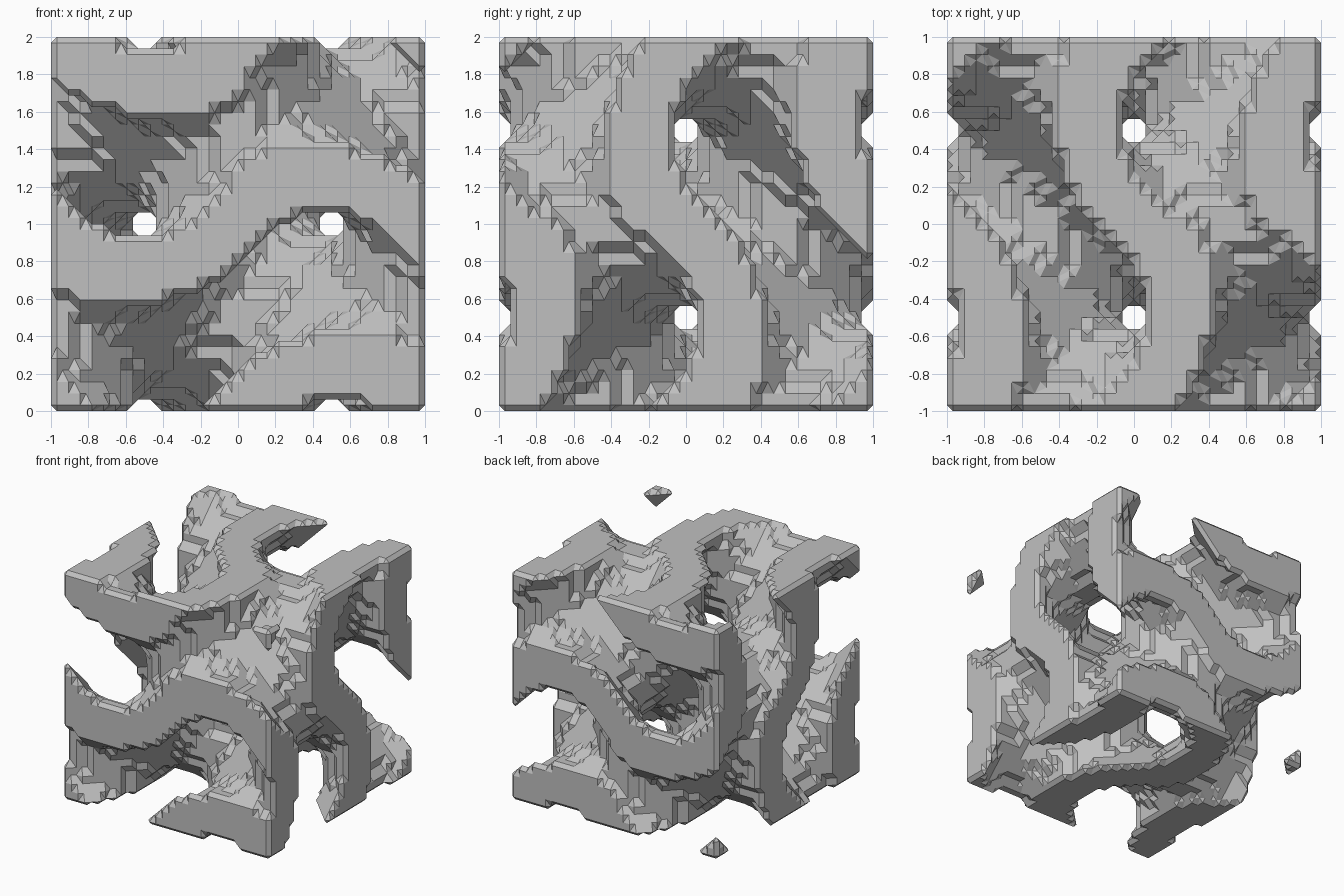
import bpy
import bmesh
from math import sin, cos, pi, radians
from itertools import product

cube = bpy.data.objects.get("Cube")
if cube:
    bpy.data.objects.remove(cube, do_unlink=True)

CELLS = 32           # samples along each side of the block
STEP = 2 / CELLS
THICKNESS = 0.734    # half width of the wall, in field units


def wave(i):
    """Sine and cosine of one full period at sample i."""
    angle = pi * (-1 + (i + 0.5) * STEP)
    return sin(angle), cos(angle)


WAVES = [wave(i) for i in range(CELLS)]


def is_solid(i, j, k):
    (sx, cx), (sy, cy), (sz, cz) = WAVES[i], WAVES[j], WAVES[k]
    return abs(sx * cz + sz * cy - sy * cx) <= THICKNESS


# Stepped samples of a wavy minimal-surface wall
solid = {p for p in product(range(CELLS), repeat=3) if is_solid(*p)}


def cell_sides():
    """Corner rings of a cell's six sides, counter-clockwise from outside."""
    rings = []
    for axis, side in product(range(3), range(2)):
        ring = []
        for u, v in ((0, 0), (1, 0), (1, 1), (0, 1)):
            corner = [side] * 3
            corner[(axis + 1) % 3] = u
            corner[(axis + 2) % 3] = v
            ring.append(tuple(corner))
        rings.append(ring if side else ring[::-1])
    return rings


SIDES = cell_sides()
CORNERS = list(product(range(2), repeat=3))


def cell_loops(filled):
    """Closed loops of edge midpoints that part solid corners from empty."""
    follow = {}
    for ring in SIDES:
        for n in range(4):
            a, b = ring[n], ring[(n + 1) % 4]
            if filled[a] or not filled[b]:
                continue
            m = n + 1
            while filled[ring[(m + 1) % 4]]:
                m += 1
            c, d = ring[m % 4], ring[(m + 1) % 4]
            enter = tuple(p + q for p, q in zip(a, b))
            follow[enter] = tuple(p + q for p, q in zip(c, d))
    loops = []
    while follow:
        start, point = follow.popitem()
        loop = [start]
        while point != start:
            loop.append(point)
            point = follow.pop(point)
        loops.append(loop)
    return loops


# Chamfered skin around the solid samples
bm = bmesh.new()
verts = {}
cache = {}


def skin_vert(key):
    if key not in verts:
        verts[key] = bm.verts.new([-1 + (c + 1) * STEP / 2 for c in key])
    return verts[key]


for cell in product(range(-1, CELLS), repeat=3):
    pattern = tuple(
        (cell[0] + a, cell[1] + b, cell[2] + c) in solid for a, b, c in CORNERS)
    if all(pattern) or not any(pattern):
        continue
    if pattern not in cache:
        cache[pattern] = cell_loops(dict(zip(CORNERS, pattern)))
    for loop in cache[pattern]:
        ring = [skin_vert(tuple(2 * o + m for o, m in zip(cell, mid)))
                for mid in loop]
        if bm.faces.get(ring) is None:
            bm.faces.new(ring)

# Merge coplanar facets into large flat faces
bmesh.ops.triangulate(bm, faces=bm.faces[:])
bmesh.ops.dissolve_limit(bm, angle_limit=radians(1),
                         verts=bm.verts[:], edges=bm.edges[:])
bmesh.ops.translate(bm, verts=bm.verts[:], vec=(0, 0, 1))

mesh = bpy.data.meshes.new("lattice_block")
bm.to_mesh(mesh)
bm.free()

# Plain grey finish
grey = bpy.data.materials.new("light grey")
grey.use_nodes = True
colour = (0.53, 0.53, 0.53, 1)
grey.diffuse_color = colour
grey.node_tree.nodes["Principled BSDF"].inputs["Base Color"].default_value = colour
mesh.materials.append(grey)

block = bpy.data.objects.new("lattice_block", mesh)
bpy.context.collection.objects.link(block)
